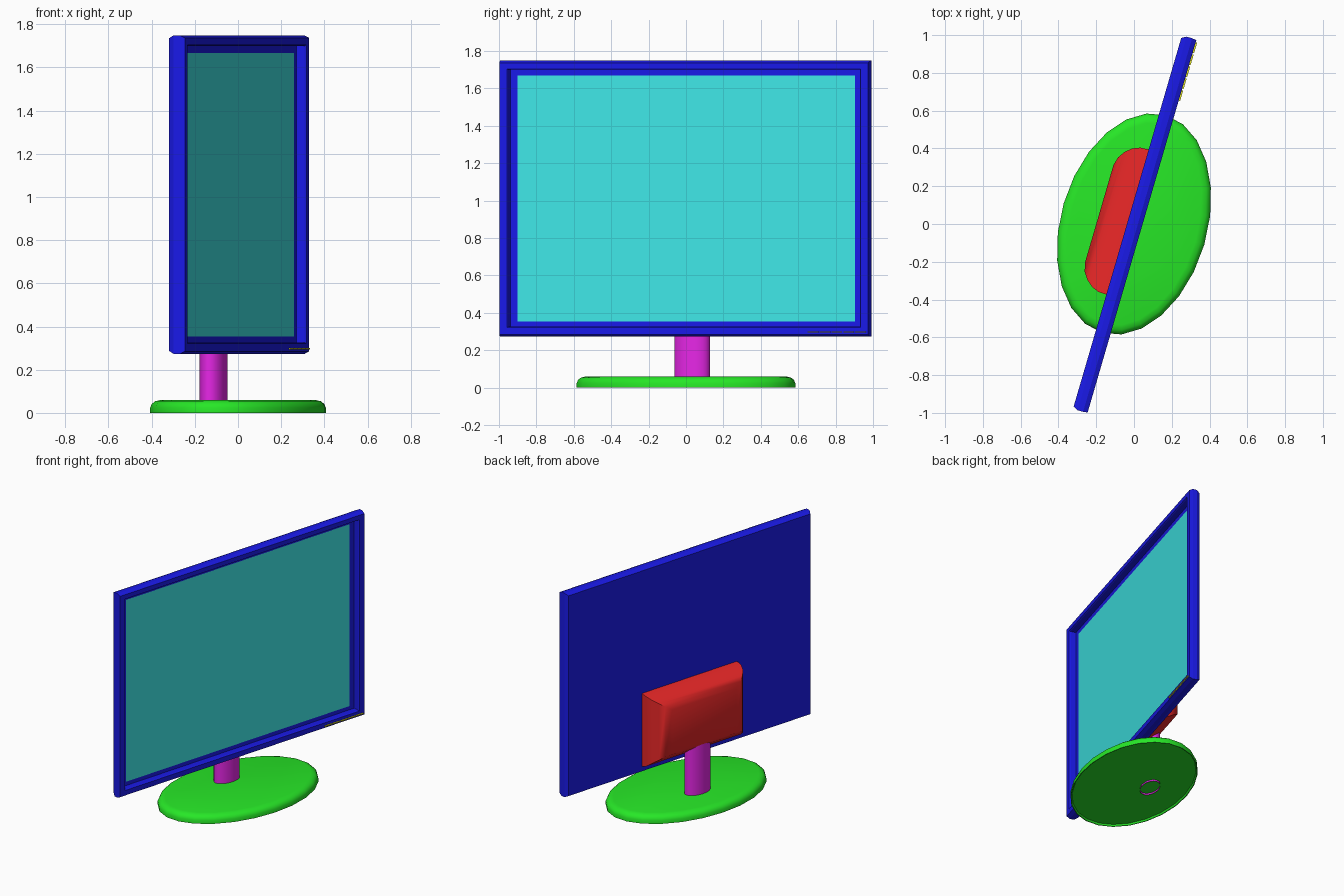
import bpy, bmesh, math

if "Cube" in bpy.data.objects:
    bpy.data.objects.remove(bpy.data.objects["Cube"])

TURN = -math.radians(16.27)   # whole monitor is swivelled about z


def material(name, rgb):
    m = bpy.data.materials.new(name)
    m.diffuse_color = (*rgb, 1)
    m.use_nodes = True
    m.node_tree.nodes["Principled BSDF"].inputs["Base Color"].default_value = m.diffuse_color
    return m


BLUE = material("frame_blue", (0.01, 0.01, 0.8))
CYAN = material("screen_cyan", (0.05, 0.8, 0.8))
RED = material("housing_red", (0.8, 0.02, 0.02))
PINK = material("pole_magenta", (0.8, 0.02, 0.8))
GREEN = material("base_green", (0.02, 0.8, 0.02))
YELLOW = material("button_yellow", (0.8, 0.8, 0.02))


def rect(n, half, z0, z1, mid=0):
    """Upright rectangle at depth n (local x), spanning local y and z."""
    return [(n, mid - half, z0), (n, mid + half, z0),
            (n, mid + half, z1), (n, mid - half, z1)]


def oval(n, a, b, z, sides=24):
    """Flat ellipse centred at depth n."""
    return [(n + b * math.cos(t), a * math.sin(t), z)
            for t in (2 * math.pi * i / sides for i in range(sides))]


def loft(name, rings, mat, start=True, end=True, smooth=None):
    """Skin a list of equal-length rings, optionally capping the ends."""
    bm = bmesh.new()
    vs = [[bm.verts.new(p) for p in ring] for ring in rings]
    for r, s in zip(vs, vs[1:]):
        for i in range(len(r)):
            j = (i + 1) % len(r)
            bm.faces.new((r[i], r[j], s[j], s[i]))
    if start:
        bm.faces.new(vs[0][::-1])
    if end:
        bm.faces.new(vs[-1])
    if len(rings) > 1:
        bmesh.ops.recalc_face_normals(bm, faces=bm.faces)
    me = bpy.data.meshes.new(name)
    bm.to_mesh(me)
    bm.free()
    me.materials.append(mat)
    ob = bpy.data.objects.new(name, me)
    bpy.context.collection.objects.link(ob)
    ob.rotation_euler.z = TURN
    if smooth:
        bpy.ops.object.select_all(action='DESELECT')
        ob.select_set(True)
        bpy.context.view_layer.objects.active = ob
        bpy.ops.object.shade_smooth_by_angle(angle=math.radians(smooth))
    return ob


# Frame: flat back, chamfered rim, stepped recess around the screen
loft("frame", [rect(*r) for r in (
    (-0.036, 1.016, 0.287, 1.735),
    (-0.010, 1.030, 0.273, 1.749),
    (0.020, 1.030, 0.273, 1.749),
    (0.044, 1.027, 0.285, 1.737),
    (0.044, 0.985, 0.321, 1.705),
    (0.036, 0.980, 0.326, 1.700),
    (-0.004, 0.980, 0.326, 1.700),
    (-0.004, 0.940, 0.353, 1.668))], BLUE, end=False)

# Screen panel
loft("screen", [rect(-0.004, 0.94, 0.353, 1.668)], CYAN, start=False)

# Row of slim buttons on the lower bezel
for i in range(5):
    mid = 0.722 + i * 0.066
    loft(f"button_{i + 1}", [rect(n, 0.029, 0.294, 0.301, mid)
                             for n in (0.043, 0.052)], YELLOW)

# Rear housing, rounded towards the back
loft("rear_housing", [rect(*r) for r in (
    (-0.034, 0.400, 0.320, 0.850),
    (-0.080, 0.398, 0.338, 0.842),
    (-0.120, 0.382, 0.368, 0.826),
    (-0.155, 0.352, 0.396, 0.805),
    (-0.180, 0.315, 0.420, 0.780),
    (-0.192, 0.270, 0.445, 0.750))], RED, smooth=35)

# Oval pole, an open tube running into the housing
loft("pole", [oval(-0.118, 0.098, 0.061, z) for z in (0.0, 0.52)], PINK,
     start=False, end=False, smooth=40)

# Oval foot with rounded top edge and shallow hollow underside
loft("base", [oval(0, 0.6 - d, 0.388 - d, z) for d, z in (
    (0.012, 0.012), (0.006, 0.0), (0.0, 0.0), (0.0, 0.025),
    (0.008, 0.042), (0.024, 0.054), (0.050, 0.060))], GREEN, smooth=40)
